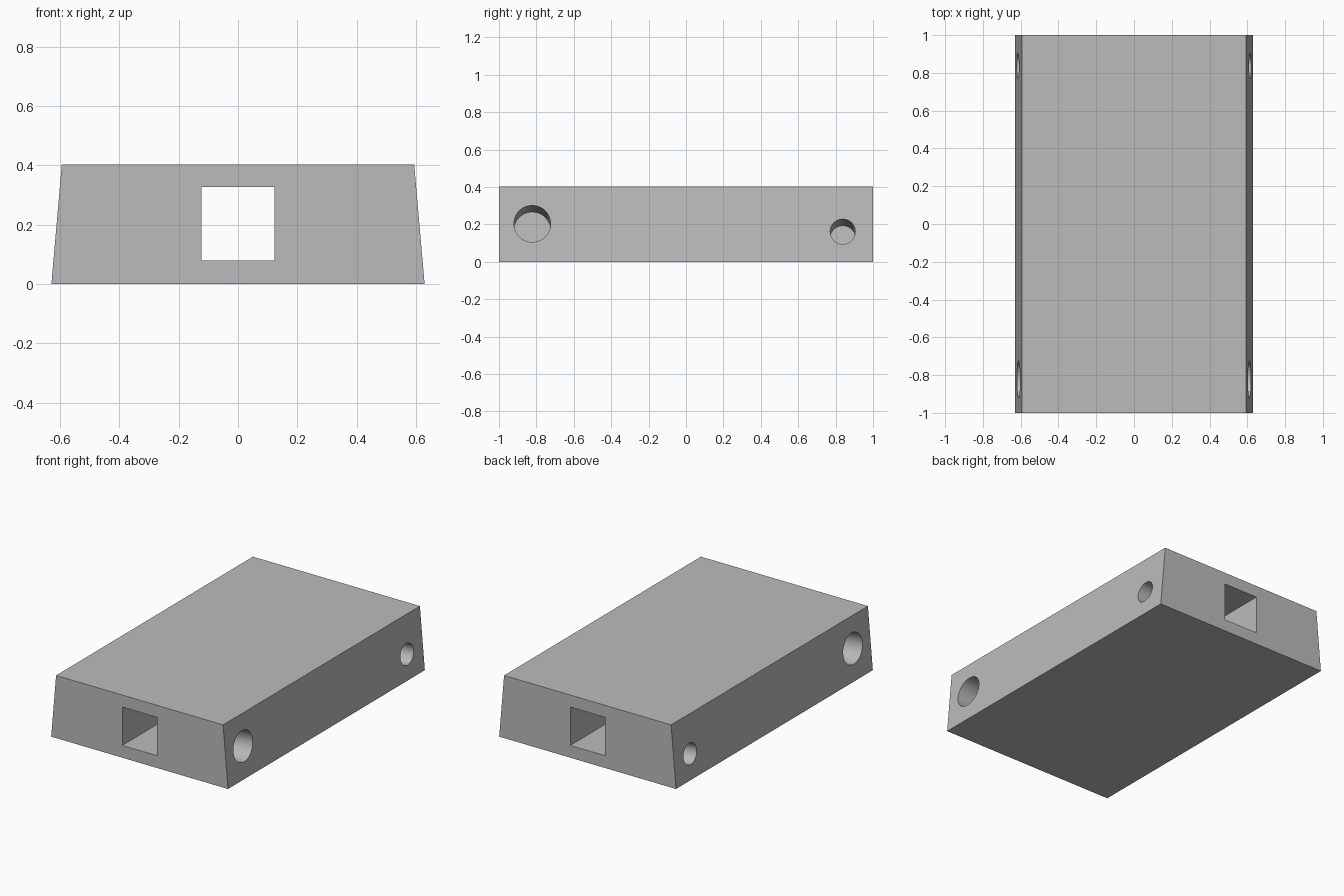
import bpy
import bmesh
import math
from mathutils import Matrix, Vector

if "Cube" in bpy.data.objects:
    bpy.data.objects.remove(bpy.data.objects["Cube"])

LENGTH, HEIGHT = 2.0, 0.403
BOTTOM, TOP = 0.629, 0.594          # half widths of the tapered section
SLOPE = math.atan2(BOTTOM - TOP, HEIGHT)

grey = bpy.data.materials.new("plain_grey")
grey.diffuse_color = (0.5, 0.5, 0.5, 1)
grey.use_nodes = True
grey.node_tree.nodes["Principled BSDF"].inputs["Base Color"].default_value = grey.diffuse_color


def prism(name, outline):
    """Extrude an x-z outline along the whole length."""
    bm = bmesh.new()
    half = LENGTH / 2 + (0.1 if name.endswith("cutter") else 0)
    face = bm.faces.new([bm.verts.new((x, -half, z)) for x, z in outline])
    new = bmesh.ops.extrude_face_region(bm, geom=[face])["geom"]
    verts = [v for v in new if isinstance(v, bmesh.types.BMVert)]
    bmesh.ops.translate(bm, verts=verts, vec=(0, 2 * half, 0))
    bmesh.ops.recalc_face_normals(bm, faces=bm.faces)
    return finish(name, bm)


def finish(name, bm):
    mesh = bpy.data.meshes.new(name)
    bm.to_mesh(mesh)
    bm.free()
    mesh.materials.append(grey)
    obj = bpy.data.objects.new(name, mesh)
    bpy.context.collection.objects.link(obj)
    return obj


def bore(side, y, z, radius, depth=0.4):
    """Blind round hole drilled square to the sloping side."""
    normal = Vector((side * math.cos(SLOPE), 0, math.sin(SLOPE)))
    mouth = Vector((side * (BOTTOM - z * math.tan(SLOPE)), y, z))
    extra = 0.05
    centre = mouth + normal * (extra - depth) / 2
    turn = normal.to_track_quat('Z', 'Y').to_matrix().to_4x4()
    bm = bmesh.new()
    bmesh.ops.create_cone(bm, cap_ends=True, segments=64, radius1=radius,
                          radius2=radius, depth=depth + extra,
                          matrix=Matrix.Translation(centre) @ turn)
    return finish("bore_cutter", bm)


# Tapered block
block = prism("tapered_block", [(-BOTTOM, 0), (BOTTOM, 0), (TOP, HEIGHT), (-TOP, HEIGHT)])

# Square tunnel through the length, and two bores in each side
cutters = [prism("tunnel_cutter", [(-0.123, 0.079), (0.123, 0.079),
                                   (0.123, 0.326), (-0.123, 0.326)])]
for side in (-1, 1):
    cutters.append(bore(side, -0.822, 0.203, 0.098))
    cutters.append(bore(side, 0.838, 0.161, 0.067))

bpy.context.view_layer.objects.active = block
block.select_set(True)
for cutter in cutters:
    mod = block.modifiers.new("cut", 'BOOLEAN')
    mod.operation, mod.solver, mod.object = 'DIFFERENCE', 'EXACT', cutter
    bpy.ops.object.modifier_apply(modifier=mod.name)
    bpy.data.objects.remove(cutter)

bpy.ops.object.shade_smooth_by_angle(angle=math.radians(30))
